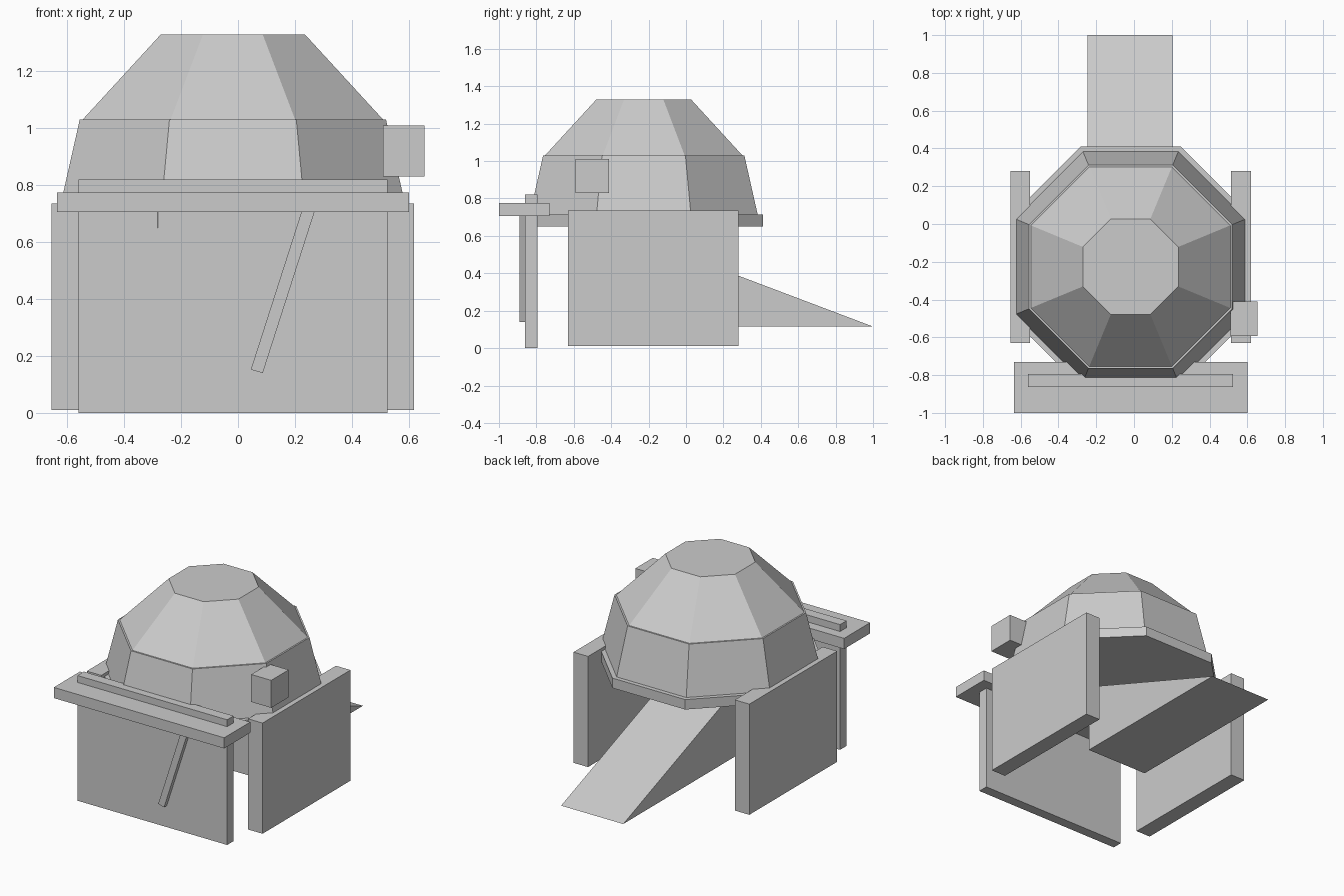
import bpy, math

if "Cube" in bpy.data.objects:
    bpy.data.objects.remove(bpy.data.objects["Cube"])

grey = bpy.data.materials.new("plain grey")
grey.diffuse_color = (0.6, 0.6, 0.6, 1)
grey.use_nodes = True
grey.node_tree.nodes["Principled BSDF"].inputs["Base Color"].default_value = grey.diffuse_color

CX, CY = -0.018, -0.226   # centre of the octagonal dome


def add_mesh(name, verts, faces):
    mesh = bpy.data.meshes.new(name)
    mesh.from_pydata(verts, [], faces)
    mesh.materials.append(grey)
    obj = bpy.data.objects.new(name, mesh)
    bpy.context.collection.objects.link(obj)
    return obj


def prism(name, bottom, top):
    """Closed solid between two matching counter-clockwise loops."""
    n = len(bottom)
    sides = [(i, (i + 1) % n, n + (i + 1) % n, n + i) for i in range(n)]
    caps = [tuple(reversed(range(n))), tuple(range(n, 2 * n))]
    return add_mesh(name, bottom + top, sides + caps)


def box(name, x0, x1, y0, y1, z0, z1):
    loop = [(x0, y0), (x1, y0), (x1, y1), (x0, y1)]
    return prism(name, [(x, y, z0) for x, y in loop], [(x, y, z1) for x, y in loop])


def octagon(apothem, z):
    r = apothem / math.cos(math.pi / 8)
    angles = [math.pi / 8 + i * math.pi / 4 for i in range(8)]
    return [(CX + r * math.cos(a), CY + r * math.sin(a), z) for a in angles]


# Octagonal dome: flange, sloped wall and truncated cap
prism("dome_flange", octagon(0.637, 0.65), octagon(0.637, 0.715))
prism("dome_wall", octagon(0.609, 0.715), octagon(0.538, 1.03))
prism("dome_cap", octagon(0.528, 1.03), octagon(0.2525, 1.33))

# Side walls, mirrored about the dome centre
for side, name in ((-1, "left_wall"), (1, "right_wall")):
    xs = sorted((CX + side * 0.532, CX + side * 0.637))
    box(name, xs[0], xs[1], -0.63, 0.28, 0.01, 0.735)

# Front wall with a counter shelf
box("front_wall", -0.56, 0.525, -0.862, -0.795, 0.0, 0.82)
box("counter_shelf", -0.635, 0.6, -1.0, -0.73, 0.705, 0.775)

# Slanted strut under the shelf
strut = [(0.045, 0.152), (0.087, 0.14), (0.278, 0.735), (0.236, 0.747)]
prism("slanted_strut", [(x, -0.855, z) for x, z in reversed(strut)],
      [(x, -0.89, z) for x, z in reversed(strut)]).data.flip_normals()

# Small box on the right side of the dome
box("side_box", 0.51, 0.655, -0.592, -0.411, 0.83, 1.01)

# Rear ramp wedge
profile = [(-0.19, 0.115), (1.0, 0.115), (-0.19, 0.565)]
prism("rear_ramp", [(-0.245, y, z) for y, z in profile],
      [(0.205, y, z) for y, z in profile])

# Consistent outward normals
import bmesh
for obj in bpy.context.collection.objects:
    bm = bmesh.new()
    bm.from_mesh(obj.data)
    bmesh.ops.recalc_face_normals(bm, faces=bm.faces)
    bm.to_mesh(obj.data)
    bm.free()
